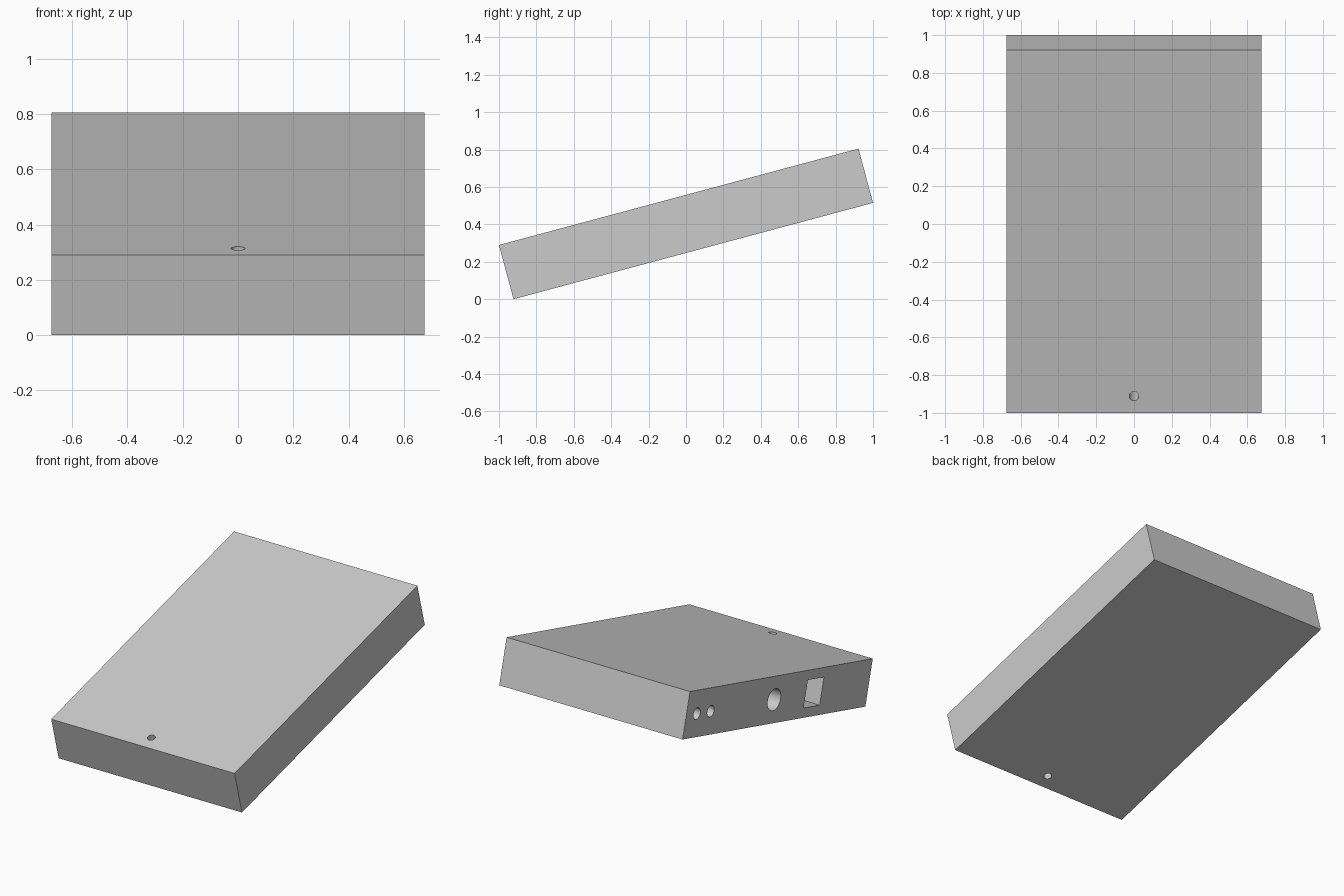
import bpy, math
from mathutils import Matrix

if "Cube" in bpy.data.objects:
    bpy.data.objects.remove(bpy.data.objects["Cube"], do_unlink=True)

WIDTH, LENGTH, THICK = 1.35, 1.99, 0.30
TILT = math.radians(15)
POCKET = 0.25  # depth of the side sockets

grey = bpy.data.materials.new("plain_grey")
grey.use_nodes = True
colour = (0.6, 0.6, 0.6, 1)
grey.diffuse_color = colour
grey.node_tree.nodes["Principled BSDF"].inputs["Base Color"].default_value = colour


def block(name, size, centre):
    bpy.ops.mesh.primitive_cube_add(size=1, location=centre)
    ob = bpy.context.object
    ob.name = name
    ob.data.transform(Matrix.Diagonal((*size, 1)))
    return ob


def cylinder(name, radius, depth, centre, rotation=(0, 0, 0)):
    bpy.ops.mesh.primitive_cylinder_add(vertices=48, radius=radius, depth=depth,
                                        location=centre, rotation=rotation)
    ob = bpy.context.object
    ob.name = name
    return ob


# Solid slab, modelled flat
case = block("case", (WIDTH, LENGTH, THICK), (0, 0, 0))
case.data.materials.append(grey)

# Sockets along one long side, placed by distance from the back edge
side, back = -WIDTH / 2, LENGTH / 2
cutters = [cylinder("round_socket", radius, 2 * POCKET, (side, back - dist, 0),
                    (0, math.pi / 2, 0))
           for dist, radius in ((0.115, 0.037), (0.266, 0.037), (0.957, 0.07))]
cutters.append(block("square_socket", (2 * POCKET, 0.175, 0.175),
                     (side, back - 1.388, 0)))

# Small hole right through the slab near the front edge
cutters.append(cylinder("through_hole", 0.025, 2 * THICK, (0, 0.092 - back, 0)))

for cutter in cutters:
    cutter.hide_render = True
    cutter.data.materials.append(grey)
    mod = case.modifiers.new(cutter.name, 'BOOLEAN')
    mod.operation, mod.solver, mod.object = 'DIFFERENCE', 'EXACT', cutter

bpy.ops.object.select_all(action='DESELECT')
bpy.context.view_layer.objects.active = case
case.select_set(True)
for name in [m.name for m in case.modifiers]:
    bpy.ops.object.modifier_apply(modifier=name)
for cutter in cutters:
    bpy.data.objects.remove(cutter, do_unlink=True)
bpy.ops.object.shade_smooth_by_angle(angle=math.radians(30))

# Tilt the slab up at the back and rest its front edge on the ground
case.rotation_euler.x = TILT
case.location.z = (LENGTH * math.sin(TILT) + THICK * math.cos(TILT)) / 2
